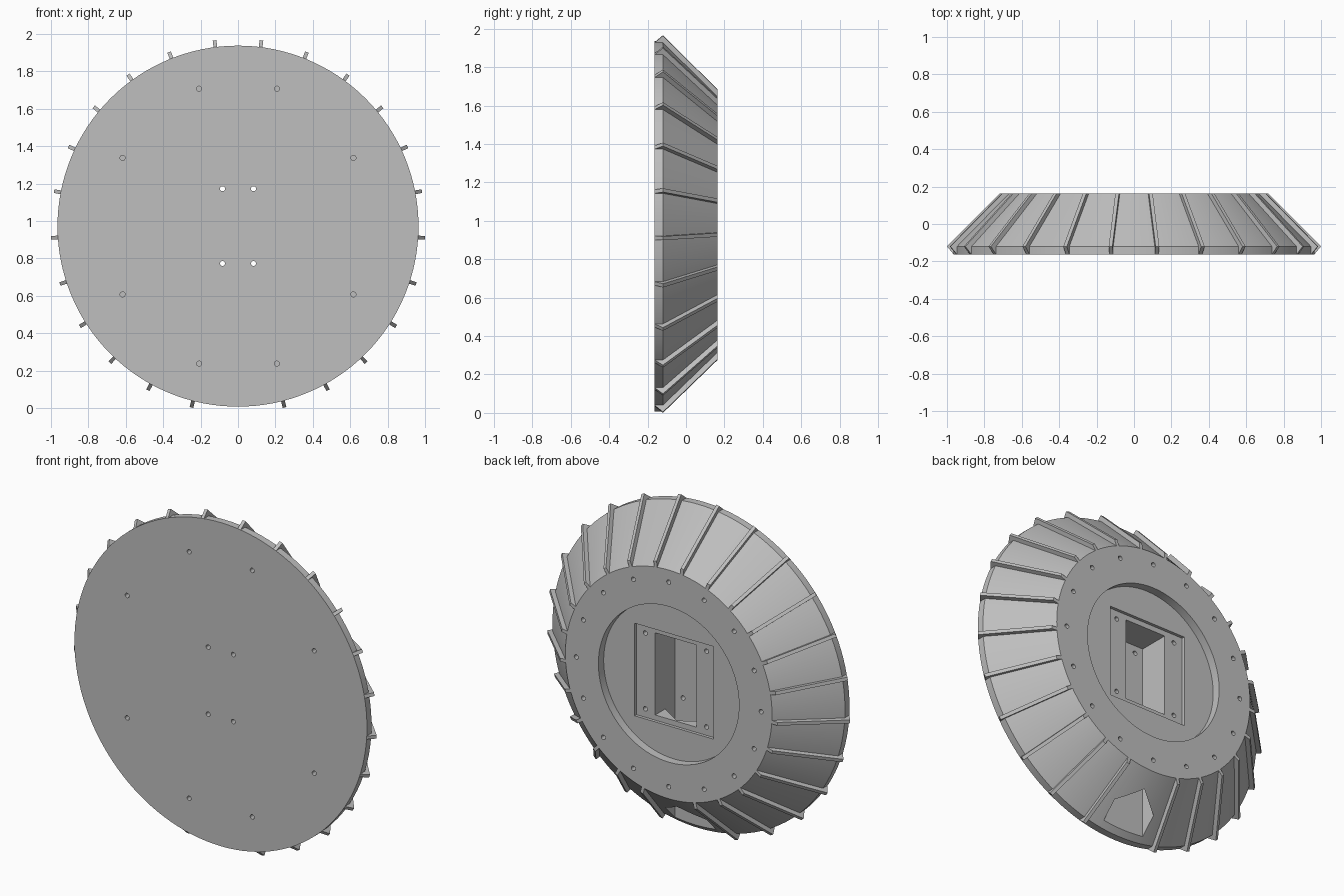
import bpy, bmesh
from math import sin, cos, pi, radians
from mathutils import Matrix, Vector

cube = bpy.data.objects.get("Cube")
if cube:
    bpy.data.objects.remove(cube, do_unlink=True)

CZ = 0.972                 # height of the wheel axis
FRONT, BACK = -0.163, 0.163
RIM_Y, RIM_R, HUB_R = -0.12, 0.965, 0.682
FLOOR_Y = -0.09            # bottom of the central pocket
SEGMENTS = 128

grey = bpy.data.materials.new("plain grey")
grey.use_nodes = True
colour = (0.52, 0.52, 0.52, 1)
grey.diffuse_color = colour
grey.node_tree.nodes["Principled BSDF"].inputs["Base Color"].default_value = colour


def make_object(name, bm):
    bmesh.ops.recalc_face_normals(bm, faces=bm.faces)
    mesh = bpy.data.meshes.new(name)
    bm.to_mesh(mesh)
    bm.free()
    mesh.materials.append(grey)
    obj = bpy.data.objects.new(name, mesh)
    bpy.context.collection.objects.link(obj)
    obj.location.z = CZ
    return obj


def prism(bm, points, offset):
    """Extrude a flat outline along an offset vector."""
    face = bm.faces.new([bm.verts.new(p) for p in points])
    new = bmesh.ops.extrude_face_region(bm, geom=[face])["geom"]
    bmesh.ops.translate(bm, vec=offset, verts=[v for v in new if isinstance(v, bmesh.types.BMVert)])


def pocket(name, half_x, half_z, y0, y1):
    """Rectangular cutter from depth y0 to y1."""
    bm = bmesh.new()
    corners = [(-1, -1), (1, -1), (1, 1), (-1, 1)]
    prism(bm, [(sx * half_x, y0, sz * half_z) for sx, sz in corners], (0, y1 - y0, 0))
    return make_object(name, bm)


def add_hole(bm, x, z, y0, y1, radius=0.0135):
    place = Matrix.Translation((x, (y0 + y1) / 2, z)) @ Matrix.Rotation(pi / 2, 4, "X")
    bmesh.ops.create_cone(bm, cap_ends=True, segments=20, radius1=radius,
                          radius2=radius, depth=y1 - y0, matrix=place)


# Wheel body: revolved profile with the round recess in the back
profile = [(0, FRONT), (RIM_R, FRONT), (RIM_R, RIM_Y), (HUB_R, BACK),
           (0.464, BACK), (0.464, 0.113), (0, 0.113)]
bm = bmesh.new()
rings = []
for r, y in profile:
    if r == 0:
        rings.append([bm.verts.new((0, y, 0))])
    else:
        rings.append([bm.verts.new((r * sin(2 * pi * i / SEGMENTS), y, r * cos(2 * pi * i / SEGMENTS)))
                      for i in range(SEGMENTS)])
for a, b in zip(rings, rings[1:]):
    if len(a) == 1:
        bm.faces.new(b)
    elif len(b) == 1:
        bm.faces.new(a)
    else:
        for i in range(SEGMENTS):
            j = (i + 1) % SEGMENTS
            bm.faces.new((a[i], a[j], b[j], b[i]))
bmesh.ops.delete(bm, geom=[v for v in bm.verts if not v.link_faces], context="VERTS")
body = make_object("wheel_body", bm)

# Cutters: plate seat, deep pocket, gabled channel to the bottom of the rim
cutters = [pocket("plate_seat_cutter", 0.26, 0.276, 0.095, 0.2),
           pocket("deep_pocket_cutter", 0.137, 0.245, FLOOR_Y, 0.2)]
bm = bmesh.new()
gable = [(-0.137, FLOOR_Y), (0.137, FLOOR_Y), (0.137, 0), (0, 0.088), (-0.137, 0)]
prism(bm, [(x, y, -0.2) for x, y in gable], (0, 0, -1))
cutters.append(make_object("channel_cutter", bm))

# Screw holes: back ring, plate corners, through holes, blind front holes
bm = bmesh.new()
for i in range(16):
    a = i * pi / 8
    add_hole(bm, 0.61 * sin(a), 0.61 * cos(a), 0.07, 0.2)
for sx in (-1, 1):
    for sz in (-1, 1):
        add_hole(bm, sx * 0.202, sz * 0.226, 0.0, 0.12)
        add_hole(bm, sx * 0.083, sz * 0.2, -0.2, -0.05)
        for x, z in ((0.208, 0.735), (0.617, 0.365)):
            add_hole(bm, sx * x, sz * z, -0.2, -0.09)
cutters.append(make_object("screw_hole_cutter", bm))

for cutter in cutters:
    mod = body.modifiers.new(cutter.name, "BOOLEAN")
    mod.operation = "DIFFERENCE"
    mod.solver = "EXACT"
    mod.object = cutter
bpy.context.view_layer.update()
cut_mesh = bpy.data.meshes.new_from_object(body.evaluated_get(bpy.context.evaluated_depsgraph_get()))
body.modifiers.clear()
body.data = cut_mesh
for cutter in cutters:
    bpy.data.objects.remove(cutter, do_unlink=True)

bpy.ops.object.select_all(action="DESELECT")
body.select_set(True)
bpy.context.view_layer.objects.active = body
bpy.ops.object.shade_smooth_by_angle(angle=radians(25))

# Tread fins: 25 equal places, the lowest left open for the channel
fin_outline = [(0.955, FRONT), (RIM_R, FRONT), (1.001, RIM_Y), (0.718, BACK), (0.675, BACK), (0.955, RIM_Y)]
bm = bmesh.new()
prism(bm, [(-0.01, y, r) for r, y in fin_outline], Vector((0.02, 0, 0)))
fin = make_object("tread_fin", bm)
for i in range(24):
    obj = fin if i == 0 else fin.copy()
    if i:
        bpy.context.collection.objects.link(obj)
    obj.rotation_euler.y = radians(-165.6 + 14.4 * i)
